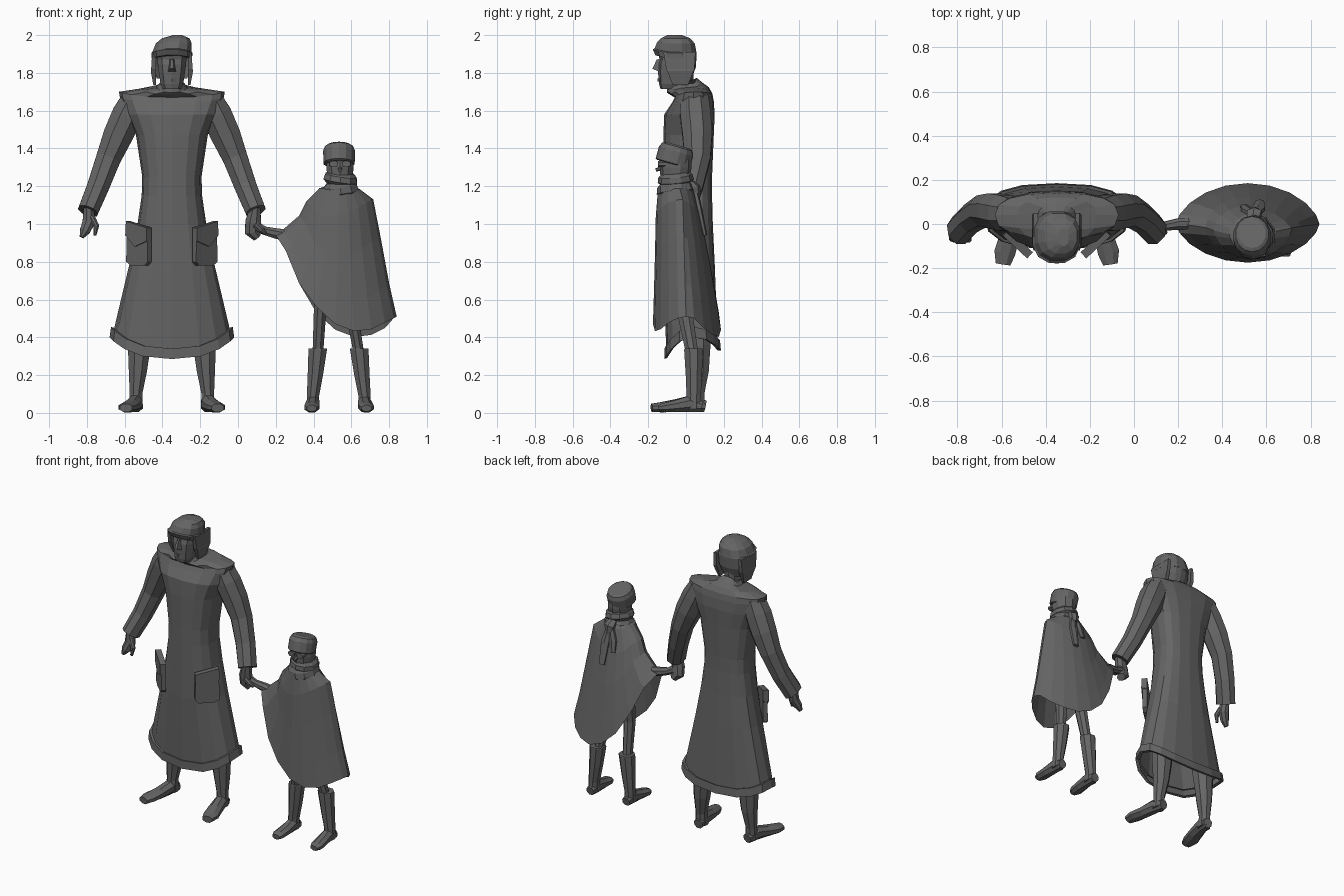
import bpy, bmesh, math
from mathutils import Vector, Matrix

CX = -0.35  # centre line of the adult
grey = bpy.data.materials.new("dark_grey")
grey.diffuse_color = (0.13, 0.13, 0.13, 1)


def finish(name, bm):
    bmesh.ops.recalc_face_normals(bm, faces=bm.faces)
    me = bpy.data.meshes.new(name)
    bm.to_mesh(me)
    bm.free()
    me.materials.append(grey)
    ob = bpy.data.objects.new(name, me)
    bpy.context.collection.objects.link(ob)
    return ob


def loft(name, rings, caps=(True, True), closed=True):
    """Skin a list of rings with the same number of points."""
    bm = bmesh.new()
    vs = [[bm.verts.new(p) for p in r] for r in rings]
    n = len(vs[0])
    for a, b in zip(vs, vs[1:]):
        for i in range(n if closed else n - 1):
            j = (i + 1) % n
            bm.faces.new((a[i], a[j], b[j], b[i]))
    if caps[0]:
        bm.faces.new(vs[0])
    if caps[1]:
        bm.faces.new(vs[-1])
    return finish(name, bm)


def oval(cx, z, w, yf, yb, n=16, e=1.0, ymid=None, front=0, back=0, turn=.5):
    """Level ring; front and back offset the height at those sides."""
    ym = (yf + yb) / 2 if ymid is None else ymid
    pts = []
    for i in range(n):
        a = 2 * math.pi * (i + turn) / n
        c, s = math.cos(a), math.sin(a)
        x = math.copysign(abs(c) ** e, c)
        y = math.copysign(abs(s) ** e, s)
        dz = (back if s > 0 else front) * abs(s) ** 1.8
        pts.append((cx + w * x, ym + y * (yb - ym if s > 0 else ym - yf), z + dz))
    return pts


def tube(name, pts, n=8):
    """Tube through (x, y, z, radius, depth radius)."""
    rings = []
    for i, p in enumerate(pts):
        d = Vector(pts[min(i + 1, len(pts) - 1)][:3]) - Vector(pts[max(i - 1, 0)][:3])
        d.normalize()
        ref = Vector((0, 0, 1)) if abs(d.y) > 0.8 else Vector((0, 1, 0))
        u = d.cross(ref).normalized()
        v = u.cross(d)
        c = Vector(p[:3])
        rings.append([c + u * p[3] * math.cos(t) + v * p[4] * math.sin(t)
                      for t in (2 * math.pi * (k + 0.5) / n for k in range(n))])
    return loft(name, rings)


def prism(name, outline, thick, mat):
    """Flat outline (x, z) given thickness towards the front, then placed."""
    return loft(name, [[mat @ Vector((x, y, z)) for x, z in outline] for y in (0, -thick)])


# ---- adult: long coat with flared skirt, square shoulders and hem band
# height, half width, front, back, front drop, back drop
coat = [(1.745, .065, -.10, .055, -.02, .03), (1.725, .085, -.10, .085, -.03, .025),
        (1.715, .18, -.085, .12, -.03, .01), (1.70, .28, -.06, .14, -.03, -.01),
        (1.67, .275, -.075, .147, -.03, -.02), (1.58, .24, -.115, .152, 0, 0),
        (1.47, .19, -.12, .147, 0, 0), (1.25, .157, -.12, .138, 0, 0),
        (1.15, .16, -.12, .138, 0, 0), (1.0, .182, -.12, .142, 0, 0),
        (.80, .222, -.12, .152, -.02, -.01), (.45, .305, -.105, .168, -.11, -.07),
        (.455, .322, -.115, .18, -.115, -.07), (.40, .33, -.115, .185, -.115, -.07),
        (.40, .305, -.10, .168, -.11, -.07)]
loft("coat", [oval(CX, z, w, f, b, 16, .78, .04, df, db, 0) for z, w, f, b, df, db in coat],
     (True, False))

for s, side in ((-1, "left"), (1, "right")):
    X = lambda d: CX + s * d
    # sleeves
    tube(side + "_sleeve", [(X(.20), .045, 1.665, .07, .08), (X(.235), .05, 1.58, .088, .088),
                            (X(.285), .06, 1.47, .085, .085), (X(.335), .06, 1.35, .071, .075),
                            (X(.39), .025, 1.20, .063, .07), (X(.444), -.03, 1.068, .058, .07)])
    # boots
    loft(side + "_boot", [oval(X(x), z, w, f, b, 8) for z, x, w, f, b in
                          ((.75, .14, .075, -.03, .13), (.36, .172, .066, 0, .135),
                           (.22, .18, .052, .01, .125), (.10, .19, .036, .02, .1),
                           (.02, .19, .04, .01, .1))])
    tube(side + "_foot", [(X(.185), .10, .035, .032, .033), (X(.195), .03, .05, .042, .047),
                          (X(.215), -.06, .037, .048, .036), (X(.235), -.13, .03, .052, .029),
                          (X(.243), -.182, .026, .036, .024)])
    # pockets with pointed flaps
    m = Matrix.Translation((X(.165), -.075, .89)) @ Matrix.Rotation(s * .75, 4, 'Z')
    prism(side + "_pocket", [(s * x, z) for x, z in
          ((-.075, .09), (.07, .12), (.078, -.09), (.045, -.11), (-.055, -.11), (-.078, -.09))], .03, m)
    prism(side + "_pocket_flap", [(s * x, z) for x, z in
          ((-.078, .09), (.072, .125), (.077, .05), (.01, -.01), (-.078, .02))], .038, m)
    # ear flaps of the helmet
    loft(side + "_ear_flap", [[(X(x), y, z) for x, y in ((.085, f), (o, f), (o, b), (.085, b))]
         for z, o, f, b in ((1.91, .104, -.12, .05), (1.82, .11, -.105, .045),
                            (1.81, .112, -.10, .04), (1.735, .098, -.07, .01))])

# free hand
tube("hand", [(-.79, -.035, 1.09, .028, .035), (-.79, -.045, 1.01, .036, .03),
              (-.81, -.06, .965, .03, .026), (-.828, -.065, .93, .012, .015)])
tube("thumb", [(-.775, -.055, 1.04, .018, .018), (-.75, -.07, .99, .016, .016),
               (-.758, -.075, .94, .009, .009)])
# hand holding the child's hand
tube("holding_hand", [(.092, -.035, 1.09, .03, .035), (.08, -.03, 1.01, .045, .035),
                      (.075, -.02, .96, .042, .035), (.10, -.01, .93, .025, .03)])
tube("holding_thumb", [(.09, -.05, 1.0, .02, .02), (.12, -.045, .97, .018, .018),
                       (.145, -.035, .95, .01, .01)])

# head, neck and nose
loft("neck", [oval(CX, z, .062, -.10, .04, 10) for z in (1.70, 1.86)])
loft("face", [oval(CX, z, w, f, b, 10, .8) for z, w, f, b in
              ((1.715, .05, -.135, -.04), (1.74, .062, -.142, -.01), (1.80, .072, -.148, .03),
               (1.845, .078, -.148, .045), (1.87, .08, -.14, .05), (1.92, .085, -.15, .05))])
nose = [(-.012, -.135, 1.875), (.012, -.135, 1.875), (.022, -.14, 1.805), (-.022, -.14, 1.805)]
tip = [(-.006, -.155, 1.87), (.006, -.155, 1.87), (.01, -.178, 1.822), (-.01, -.178, 1.822)]
loft("nose", [[(CX + x, y, z) for x, y, z in r] for r in (nose, tip)])
loft("mouth", [oval(CX, z, .028, -.152, -.10, 6) for z in (1.755, 1.77)])
# helmet dome with brim, and neck guard
loft("helmet", [oval(CX + o, z, w, f, b, 12, .85, None, fr, 0) for z, w, f, b, o, fr in
                ((1.875, .110, -.165, .058, 0, .02), (1.905, .112, -.18, .06, 0, .02),
                 (1.91, .106, -.17, .058, 0, .02), (1.955, .098, -.155, .05, .01, .01),
                 (1.983, .075, -.135, .025, .02, 0), (2.0, .025, -.10, -.02, .03, 0))])
loft("neck_guard", [[(CX + w * math.cos(a), -.02 + d * math.sin(a), z)
                     for a in (math.pi * k / 8 for k in range(9))]
                    for z, w, d in ((1.90, .105, .077), (1.83, .103, .072), (1.77, .08, .05))],
     (False, False), False)


# ---- child: cape as a lens-shaped skirt gathered at the neck
def blend(a, b, t):
    return a + (b - a) * t


def hem_z(x, back):
    table = ((.19, .95), (.24, .89), (.32, .69), (.46, .50), (.59, .43), (.70, .44), (.84, .51))
    for (x0, z0), (x1, z1) in zip(table, table[1:]):
        if x <= x1 + 1e-6:
            return blend(z0, z1, (x - x0) / (x1 - x0)) - (.03 if back and .4 < x < .8 else 0)


LEFT = ((0, 0), (.14, .04), (.39, .33), (.52, .62), (.84, .93), (1, 1))
RIGHT = ((0, 0), (.14, .02), (.46, .10), (.63, .39), (.83, .75), (1, 1))
N = 20
rings = []
for (sl, hl), (sr, hr) in zip(LEFT, RIGHT):
    ring = []
    for i in range(N):
        a = 2 * math.pi * i / N
        c, q = math.cos(a), math.sin(a)
        t = (c + 1) / 2
        s, h = blend(sl, sr, t), blend(hl, hr, t)
        hx = .515 + .325 * c
        hy = (.185 if q > 0 else .175) * abs(q) ** 1.25 * (1 if q > 0 else -1)
        sy = h ** .8 if q > 0 else s ** .55
        ring.append((blend(.54 + .07 * c, hx, s), blend(-.05 + .085 * q, hy, sy),
                     blend(1.20, hem_z(hx, q > .1), h)))
    rings.append(ring)
loft("cape", rings, (True, False))

# arm reaching to the adult
tube("child_arm", [(.32, .0, .93, .035, .035), (.20, .0, .95, .03, .028),
                   (.14, -.01, .965, .024, .022), (.09, -.02, .99, .03, .025)])

# child's legs, tall boots and feet
for side, hip, knee, top, ank, toe in (("left", .45, .435, .422, .397, .39),
                                       ("right", .57, .60, .642, .67, .68)):
    loft("child_%s_leg" % side, [oval(x, z, w, f, b, 8) for z, x, w, f, b in
         ((.80, hip, .045, -.06, .06), (.55, knee, .036, -.055, .035),
          (.30, top, .03, 0, .07))])
    loft("child_%s_boot" % side, [oval(x, z, w, f, b, 8) for z, x, w, f, b in
         ((.34, top, .052, -.012, .092), (.335, top, .053, -.014, .094),
          (.20, (top + ank) / 2, .044, -.005, .088), (.09, ank, .035, 0, .082),
          (.02, ank, .036, -.01, .085))])
    tube("child_%s_foot" % side, [(ank, .085, .033, .03, .03), (ank, .02, .048, .038, .046),
         (blend(ank, toe, .5), -.06, .035, .042, .033), (toe, -.115, .028, .042, .027),
         (toe, -.145, .024, .028, .018)])

# scarf wraps and hanging tails
for name, z, r, h, tilt in (("scarf_lower", 1.18, .09, .042, -.12), ("scarf_upper", 1.238, .085, .036, .15)):
    R = Matrix.Translation((.543, -.055, z)) @ Matrix.Rotation(tilt, 4, 'Y') @ Matrix.Rotation(.1, 4, 'X')
    loft(name, [[R @ Vector(p) for p in oval(0, dz * h, r * k, -r * k * 1.03, r * k * 1.03, 10)]
                for dz, k in ((-1, .8), (-.3, 1.1), (.5, 1.03), (1, .8))])
tube("scarf_knot", [(.54, .02, 1.22, .03, .02), (.545, .05, 1.19, .038, .028), (.55, .058, 1.14, .02, .02)], 6)
tube("scarf_tail_long", [(.55, .045, 1.19, .02, .015), (.565, .07, 1.08, .032, .016),
                         (.57, .10, .94, .022, .012)], 6)
tube("scarf_tail_short", [(.54, .045, 1.19, .02, .015), (.51, .065, 1.10, .03, .016),
                          (.50, .08, 1.03, .02, .012)], 6)

# child's face, goggles and nose
loft("child_face", [oval(.54, z, w, f, b, 10) for z, w, f, b in
                    ((1.20, .05, -.11, 0), (1.25, .07, -.135, .02),
                     (1.30, .076, -.14, .03), (1.36, .074, -.135, .03))])
for x in (.507, .573):
    tube("goggle", [(x, -.10, 1.318, .027, .02), (x, -.148, 1.318, .025, .018)], 8)
tube("child_nose", [(.54, -.12, 1.30, .01, .012), (.54, -.16, 1.285, .012, .009)], 6)
# round hat tilted back
H = Matrix.Translation((.535, -.058, 1.365)) @ Matrix.Rotation(-.28, 4, 'X')
loft("hat", [[H @ Vector(p) for p in oval(0, z, r, -r * 1.1, r * 1.1, 14)]
             for z, r in ((-.05, .078), (-.045, .085), (.02, .086), (.045, .076), (.054, .062))])
